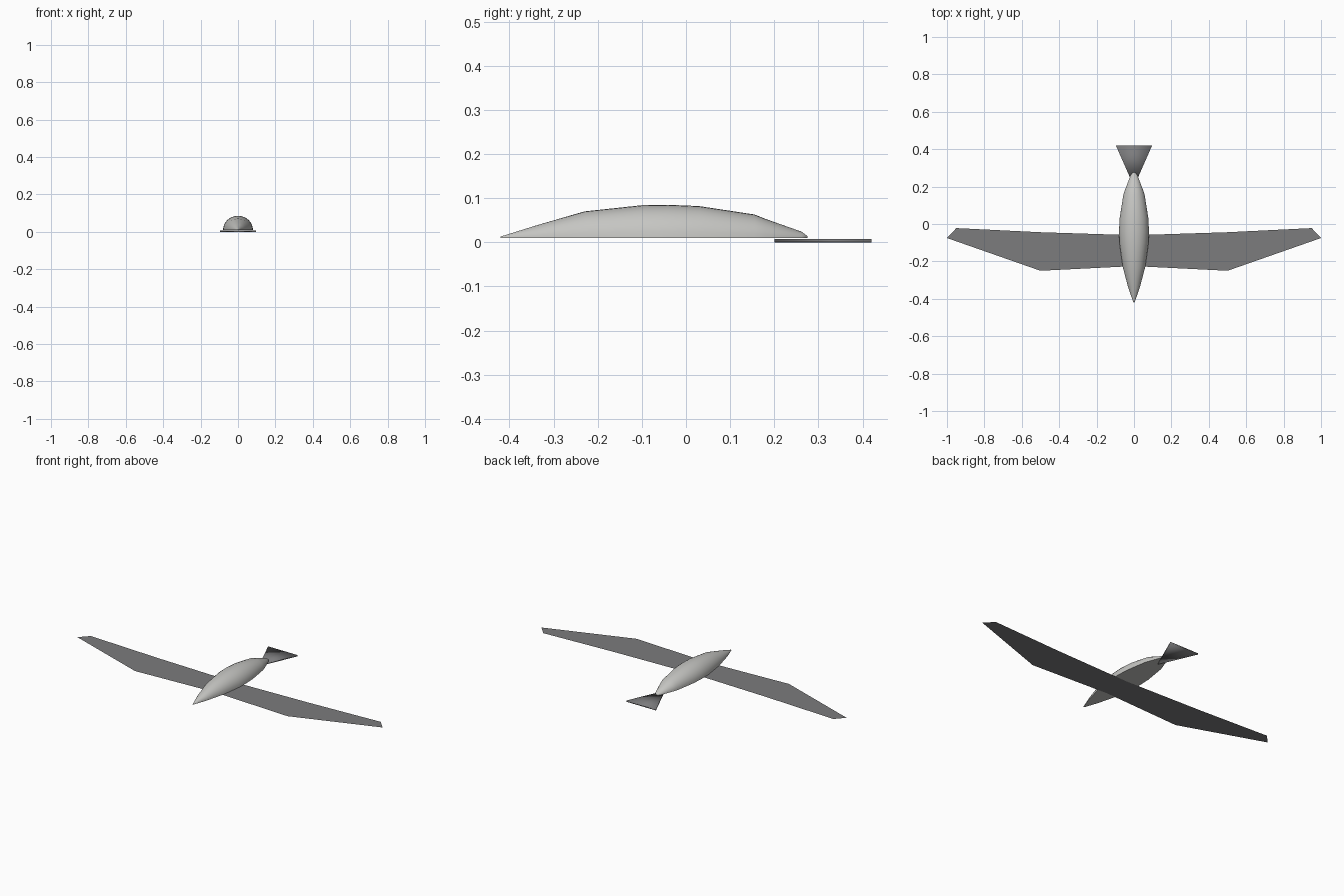
import bpy, bmesh, math

if "Cube" in bpy.data.objects:
    bpy.data.objects.remove(bpy.data.objects["Cube"])


def material(name, color):
    m = bpy.data.materials.new(name)
    m.diffuse_color = (*color, 1)
    m.use_nodes = True
    m.node_tree.nodes["Principled BSDF"].inputs["Base Color"].default_value = m.diffuse_color
    return m


light_grey = material("light grey", (0.56, 0.56, 0.54))
dark_grey = material("dark grey", (0.20, 0.20, 0.205))


def add_object(name, bm, mat, smooth):
    mesh = bpy.data.meshes.new(name)
    for f in bm.faces:
        f.smooth = smooth
    bm.to_mesh(mesh)
    bm.free()
    mesh.materials.append(mat)
    ob = bpy.data.objects.new(name, mesh)
    bpy.context.collection.objects.link(ob)
    return ob


# Body: half-round sections lofted from nose to tail, flat underneath
BASE = 0.01
SEGMENTS = 16
sections = [  # y, half width, height
    (-0.42, 0.003, 0.003), (-0.34, 0.031, 0.028), (-0.23, 0.060, 0.060),
    (-0.10, 0.078, 0.074), (-0.04, 0.080, 0.075), (0.03, 0.077, 0.072),
    (0.155, 0.057, 0.053), (0.18, 0.049, 0.043), (0.262, 0.018, 0.014),
    (0.275, 0.006, 0.004)]
bm = bmesh.new()
rings = []
for y, w, h in sections:
    rings.append([bm.verts.new((w * math.cos(math.pi * i / SEGMENTS), y,
                                BASE + h * math.sin(math.pi * i / SEGMENTS)))
                  for i in range(SEGMENTS + 1)])
for a, b in zip(rings, rings[1:]):
    for i in range(SEGMENTS):
        bm.faces.new((a[i], a[i + 1], b[i + 1], b[i]))
    bm.faces.new((a[-1], a[0], b[0], b[-1]))  # flat belly
bm.faces.new(rings[0])
bm.faces.new(rings[-1])
bmesh.ops.recalc_face_normals(bm, faces=bm.faces)
body = add_object("body", bm, light_grey, True)
bpy.context.view_layer.objects.active = body
body.select_set(True)
bpy.ops.object.shade_smooth_by_angle(angle=math.radians(50))

# Wings: one thin sheet, mirrored left to right under the body
outline = [(0, -0.225), (0.5, -0.25), (1.0, -0.075), (0.95, -0.022),
           (0.5, -0.044), (0, -0.06)]
bm = bmesh.new()
for side in (1, -1):
    v = [bm.verts.new((side * x, y, 0.009)) for x, y in outline]
    for quad in ((0, 1, 4, 5), (1, 2, 3, 4)):
        bm.faces.new([v[i] for i in (quad if side == 1 else quad[::-1])])
bmesh.ops.remove_doubles(bm, verts=bm.verts, dist=1e-5)
add_object("wings", bm, dark_grey, False)

# Tail fan: thin triangular plate with softened shading
bm = bmesh.new()
tri = bm.faces.new([bm.verts.new((x, y, 0)) for x, y in
                    ((0, 0.20), (0.097, 0.42), (-0.097, 0.42))])
ext = bmesh.ops.extrude_face_region(bm, geom=[tri])
for g in ext["geom"]:
    if isinstance(g, bmesh.types.BMVert):
        g.co.z = 0.007
bmesh.ops.recalc_face_normals(bm, faces=bm.faces)
add_object("tail", bm, dark_grey, True)
